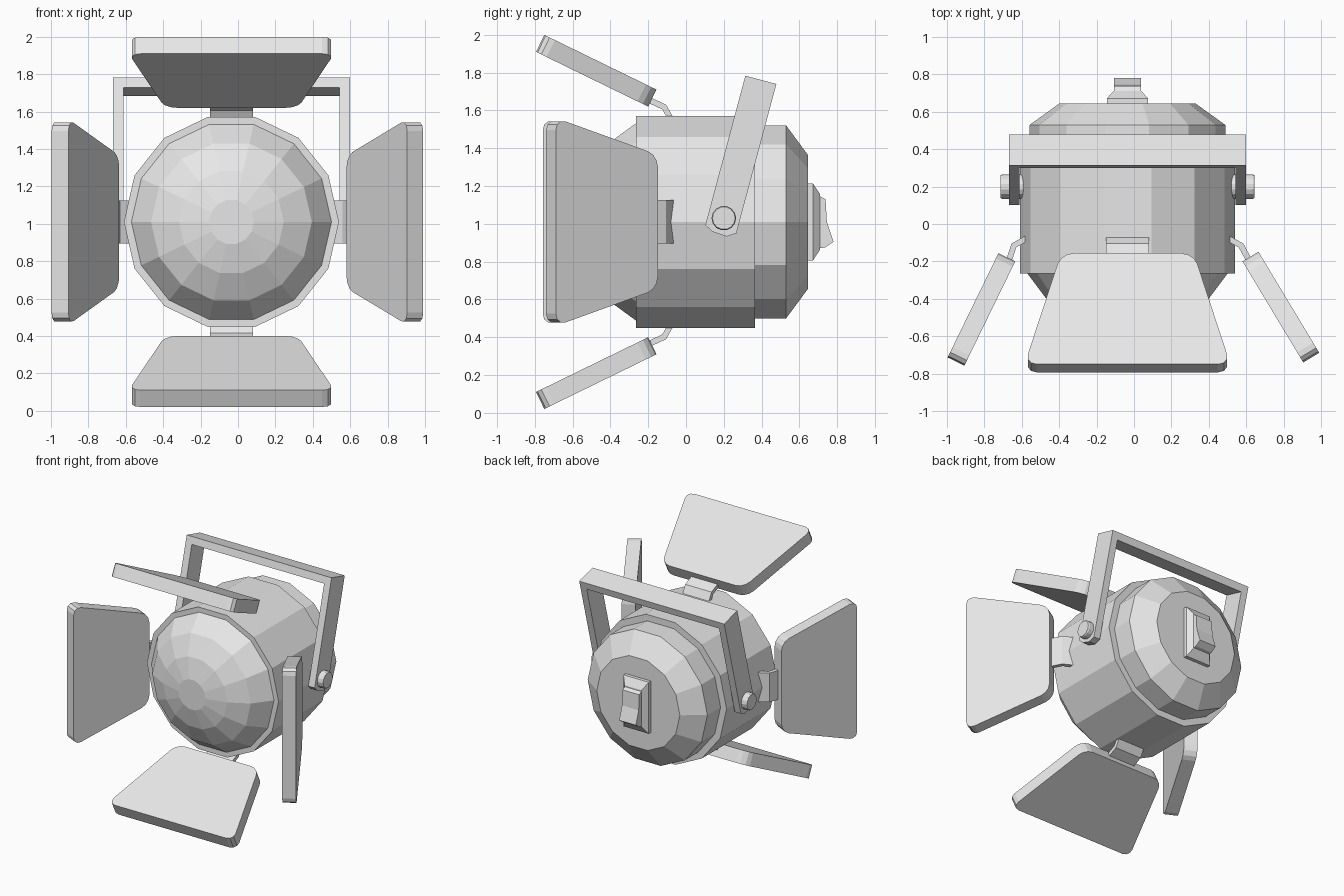
import bpy, bmesh, math
from mathutils import Vector

cube = bpy.data.objects.get("Cube")
if cube:
    bpy.data.objects.remove(cube, do_unlink=True)

grey = bpy.data.materials.new("light grey")
grey.use_nodes = True
grey.diffuse_color = (0.8, 0.8, 0.8, 1)
grey.node_tree.nodes["Principled BSDF"].inputs["Base Color"].default_value = (0.8, 0.8, 0.8, 1)

CENTRE = Vector((-0.035, 0, 1.01))
X, Y, Z = Vector((1, 0, 0)), Vector((0, 1, 0)), Vector((0, 0, 1))


def finish(name, bm):
    bmesh.ops.recalc_face_normals(bm, faces=bm.faces)
    mesh = bpy.data.meshes.new(name)
    bm.to_mesh(mesh)
    bm.free()
    mesh.materials.append(grey)
    obj = bpy.data.objects.new(name, mesh)
    bpy.context.collection.objects.link(obj)
    return obj


def loft(name, rings):
    """Skin a row of equal-length point rings and cap both ends."""
    bm = bmesh.new()
    loops = [[bm.verts.new(p) for p in ring] for ring in rings]
    n = len(loops[0])
    for a, b in zip(loops, loops[1:]):
        for i in range(n):
            j = (i + 1) % n
            bm.faces.new((a[i], a[j], b[j], b[i]))
    bm.faces.new(loops[0])
    bm.faces.new(loops[-1])
    return finish(name, bm)


def lathe(name, profile, origin, axis, u, v, sides):
    """Turn (distance along axis, radius) pairs into a faceted solid."""
    turns = [2 * math.pi * i / sides for i in range(sides)]
    return loft(name, [[origin + axis * d + (u * math.cos(t) + v * math.sin(t)) * r
                        for t in turns] for d, r in profile])


def prism(name, points, origin, u, v, depth, bevel=0):
    """Extrude a flat outline along depth, optionally rounding its corners."""
    bm = bmesh.new()
    low = [bm.verts.new(origin + u * a + v * b) for a, b in points]
    high = [bm.verts.new(p.co + depth) for p in low]
    n = len(low)
    bm.faces.new(low)
    bm.faces.new(high)
    for i in range(n):
        j = (i + 1) % n
        bm.faces.new((low[i], low[j], high[j], high[i]))
    if bevel:
        edges = [e for e in bm.edges if abs((e.verts[0].co - e.verts[1].co).normalized()
                                            .dot(depth.normalized())) > 0.99]
        bmesh.ops.bevel(bm, geom=edges, offset=bevel, segments=3, profile=0.5, affect='EDGES')
    return finish(name, bm)


# Lamp housing with stepped back, and the domed lens
lathe("housing", [(-0.265, 0.575), (0.365, 0.575), (0.365, 0.523), (0.53, 0.523), (0.645, 0.363)],
      CENTRE, Y, X, Z, 14)
lathe("lens", [(-0.26, 0.535), (-0.265, 0.535), (-0.405, 0.43), (-0.485, 0.28), (-0.525, 0.12)],
      CENTRE, Y, X, Z, 14)

# Four flared shutters, each on a bent hinge strip: name, outward, tilt, length, hinge radius
shutters = [("top", Z, 26, 0.66, 0.61), ("bottom", -Z, 26, 0.66, 0.61),
            ("right", -X, 26, 0.62, 0.60), ("left", X, 31, 0.63, 0.615)]
for side, out, tilt, length, radius in shutters:
    t = math.radians(tilt)
    across = Y.cross(out)
    along = -Y * math.cos(t) + out * math.sin(t)
    normal = out * math.cos(t) + Y * math.sin(t)
    prism(side + "_shutter", [(0, -0.355), (0, 0.355), (length, 0.55), (length, -0.55)],
          CENTRE + out * radius - Y * 0.2, along, across, normal * 0.1, 0.065)
    strip = [(-0.06, 0.54), (-0.105, 0.62), (-0.18, radius + 0.045),
             (-0.19, radius + 0.015), (-0.125, 0.595), (-0.095, 0.54)]
    prism(side + "_hinge", strip, CENTRE - across * 0.115, Y, out, across * 0.23)

# Tilted carrying yoke with pointed leg ends and a pivot knob on each side
pivot = Vector((CENTRE.x, 0.2, 1.03))
lean = math.radians(15)
up = Z * math.cos(lean) + Y * math.sin(lean)
back = Y * math.cos(lean) - Z * math.sin(lean)
leg = [(-0.085, 0.757), (-0.085, -0.06), (-0.04, -0.085), (0.04, -0.09), (0.085, -0.06), (0.085, 0.757)]
for side, s in (("left", 1), ("right", -1)):
    prism(side + "_yoke_leg", leg, pivot + X * s * 0.578, back, up, X * s * 0.055)
    lathe(side + "_pivot_knob", [(0.5, 0.065), (0.67, 0.065), (0.68, 0.06)],
          pivot, X * s, Y, Z, 14)
prism("yoke_bar", [(-0.085, 0.757), (-0.085, 0.7), (0.085, 0.7), (0.085, 0.757)],
      pivot - X * 0.633, back, up, X * 1.266)


# Power switch on the back: bevelled frame and tilted rocker
def plate(y, half_width, half_height):
    return [CENTRE + Vector((a * half_width, y, b * half_height))
            for a, b in ((-1, -1), (1, -1), (1, 1), (-1, 1))]


loft("switch_frame", [plate(0.64, 0.11, 0.203), plate(0.672, 0.11, 0.203), plate(0.71, 0.075, 0.145)])
rocker = [(0.7, -0.14), (0.735, -0.135), (0.78, -0.105), (0.745, 0), (0.738, 0.12), (0.7, 0.14)]
prism("switch_rocker", rocker, CENTRE - X * 0.073, Y, Z, X * 0.146)
